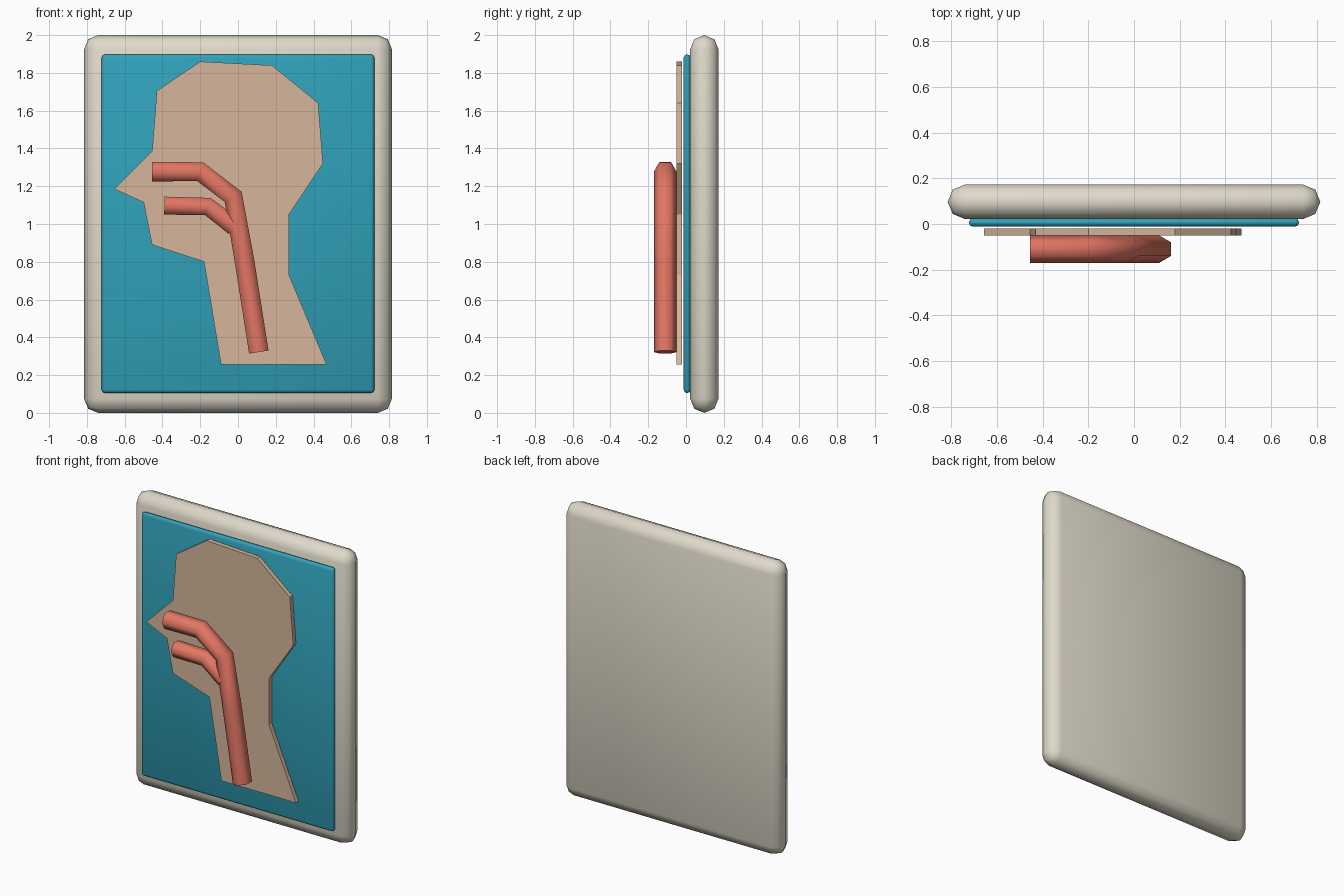
import bpy, bmesh, math
from mathutils import Vector

if "Cube" in bpy.data.objects:
    bpy.data.objects.remove(bpy.data.objects["Cube"])


def material(name, rgb):
    m = bpy.data.materials.new(name)
    m.diffuse_color = (*rgb, 1)
    m.use_nodes = True
    m.node_tree.nodes["Principled BSDF"].inputs["Base Color"].default_value = m.diffuse_color
    return m


CREAM = material("cream", (0.74, 0.70, 0.59))
TEAL = material("teal", (0.03, 0.36, 0.49))
SKIN = material("skin", (0.67, 0.47, 0.33))
CORAL = material("coral", (0.76, 0.18, 0.125))


def finish(bm, name, mat, smooth_angle=None):
    bmesh.ops.recalc_face_normals(bm, faces=bm.faces)
    mesh = bpy.data.meshes.new(name)
    bm.to_mesh(mesh)
    bm.free()
    mesh.materials.append(mat)
    ob = bpy.data.objects.new(name, mesh)
    bpy.context.collection.objects.link(ob)
    if smooth_angle:
        bpy.ops.object.select_all(action='DESELECT')
        ob.select_set(True)
        bpy.context.view_layer.objects.active = ob
        bpy.ops.object.shade_smooth_by_angle(angle=math.radians(smooth_angle))
    return ob


def rounded_panel(name, half_x, z0, z1, y0, y1, bevel, mat):
    bm = bmesh.new()
    bmesh.ops.create_cube(bm, size=1)
    for v in bm.verts:
        v.co = (v.co.x * 2 * half_x,
                (y0 + y1) / 2 + v.co.y * (y1 - y0),
                (z0 + z1) / 2 + v.co.z * (z1 - z0))
    bmesh.ops.bevel(bm, geom=bm.edges[:], offset=bevel, segments=2,
                    profile=0.5, affect='EDGES')
    bmesh.ops.remove_doubles(bm, verts=bm.verts, dist=0.0005)
    return finish(bm, name, mat, 50)


def flat_cutout(name, outline, y0, y1, mat):
    bm = bmesh.new()
    face = bm.faces.new([bm.verts.new((x, y0, z)) for x, z in outline])
    ext = bmesh.ops.extrude_face_region(bm, geom=[face])
    for v in ext["geom"]:
        if isinstance(v, bmesh.types.BMVert):
            v.co.y = y1
    return finish(bm, name, mat)


def tube(name, path, radius, y, mat, sides=6):
    pts = [Vector((x, y, z)) for x, z in path]
    dirs = [(b - a).normalized() for a, b in zip(pts, pts[1:])]
    depth = Vector((0, 1, 0))
    bm = bmesh.new()
    rings = []
    for i, p in enumerate(pts):
        t = (dirs[max(i - 1, 0)] + dirs[min(i, len(dirs) - 1)]).normalized()
        side = t.cross(depth)
        angles = [2 * math.pi * k / sides for k in range(sides)]
        rings.append([bm.verts.new(p + radius * (math.cos(a) * depth + math.sin(a) * side))
                      for a in angles])
    for r, s in zip(rings, rings[1:]):
        for k in range(sides):
            n = (k + 1) % sides
            bm.faces.new((r[k], r[n], s[n], s[k]))
    bm.faces.new(rings[0])
    bm.faces.new(rings[-1])
    return finish(bm, name, mat, 65)


# Backing board and coloured panel
rounded_panel("backing_board", 0.815, 0, 2, 0.022, 0.172, 0.0749, CREAM)
rounded_panel("display_panel", 0.722, 0.105, 1.898, -0.012, 0.025, 0.018, TEAL)

# Head in profile
flat_cutout("head_profile", [
    (-0.20, 1.86), (0.18, 1.84), (0.425, 1.64), (0.45, 1.32), (0.27, 1.05),
    (0.27, 0.73), (0.47, 0.255), (-0.09, 0.255), (-0.18, 0.80), (-0.455, 0.89),
    (-0.50, 1.115), (-0.655, 1.185), (-0.455, 1.385), (-0.43, 1.705)],
    -0.05, -0.02, SKIN)

# Airway: nose to throat, and mouth branch
tube("nasal_airway", [(-0.455, 1.277), (-0.20, 1.277), (-0.025, 1.143),
                      (0.035, 0.80), (0.11, 0.322)], 0.06, -0.11, CORAL)
tube("mouth_airway", [(-0.39, 1.097), (-0.16, 1.093), (-0.02, 0.985)],
     0.055, -0.11, CORAL)
